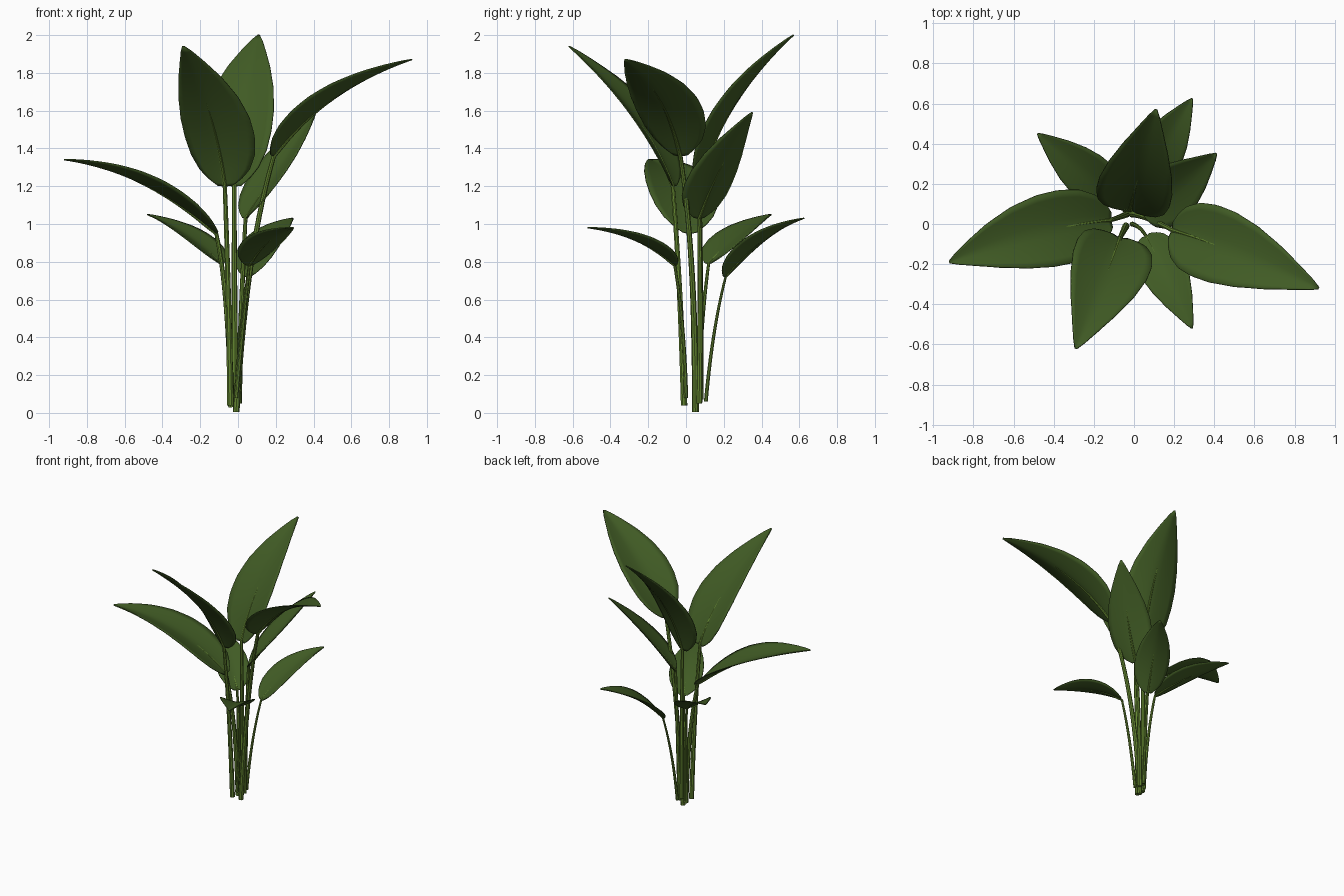
import bpy, bmesh
from mathutils import Vector

if "Cube" in bpy.data.objects:
    bpy.data.objects.remove(bpy.data.objects["Cube"])

# ---- materials
def material(name, rgb):
    m = bpy.data.materials.new(name)
    m.diffuse_color = (*rgb, 1)
    m.use_nodes = True
    m.node_tree.nodes["Principled BSDF"].inputs["Base Color"].default_value = m.diffuse_color
    return m

LEAF = material("leaf green", (0.052, 0.105, 0.018))
STEM = material("stem green", (0.125, 0.235, 0.030))

# half-width of a leaf blade along its length (t, fraction of maximum)
PROFILE = [(0, .2), (.04, .45), (.1, .7), (.2, .91), (.32, 1), (.45, .99), (.6, .86),
           (.75, .62), (.88, .34), (.96, .15), (1, .03)]

def width_at(t):
    for (t0, w0), (t1, w1) in zip(PROFILE, PROFILE[1:]):
        if t <= t1:
            return w0 + (w1 - w0) * (t - t0) / (t1 - t0)
    return PROFILE[-1][1]

def bezier(a, c, b, t):
    return a * (1 - t) ** 2 + c * 2 * t * (1 - t) + b * t * t

def activate(ob):
    bpy.ops.object.select_all(action='DESELECT')
    ob.select_set(True)
    bpy.context.view_layer.objects.active = ob

# ---- leaf blade: cupped grid following a curved midrib
def blade(name, base, ctrl, tip, half, cup=0.24, rows=28, cols=10):
    bm = bmesh.new()
    grid = []
    for i in range(rows + 1):
        t = (i / rows) ** 1.15
        p = bezier(base, ctrl, tip, t)
        tan = ((ctrl - base) * (1 - t) + (tip - ctrl) * t).normalized()
        side = tan.cross(Vector((0, 0, 1))).normalized()
        normal = side.cross(tan)
        w = width_at(t) * half
        row = []
        for j in range(cols + 1):
            v = 2 * j / cols - 1
            row.append(bm.verts.new(p + side * (w * v) + normal * (cup * w * abs(v) ** 1.4)))
        grid.append(row)
    for r0, r1 in zip(grid, grid[1:]):
        for j in range(cols):
            bm.faces.new((r0[j], r0[j + 1], r1[j + 1], r1[j]))
    bmesh.ops.recalc_face_normals(bm, faces=bm.faces)
    me = bpy.data.meshes.new(name)
    bm.to_mesh(me)
    bm.free()
    me.materials.append(LEAF)
    ob = bpy.data.objects.new(name, me)
    bpy.context.collection.objects.link(ob)
    mod = ob.modifiers.new("thickness", 'SOLIDIFY')
    mod.thickness = 0.006
    mod.offset = 0
    activate(ob)
    bpy.ops.object.shade_smooth_by_angle()

# ---- stem: tapered tube that runs on as the midrib under the blade
def stem(name, foot, bend, base, ctrl, tip, r):
    pts = [(bezier(foot, bend, base, i / 14), r * (1 - .35 * i / 14)) for i in range(15)]
    for i in range(1, 11):
        t = i / 10 * .7
        k = r * .65 * (1 - i / 10.5)
        pts.append((bezier(base, ctrl, tip, t) - Vector((0, 0, k * .5)), k))
    cu = bpy.data.curves.new(name, 'CURVE')
    cu.dimensions = '3D'
    cu.bevel_depth = 1
    cu.bevel_resolution = 2
    cu.use_fill_caps = True
    sp = cu.splines.new('POLY')
    sp.points.add(len(pts) - 1)
    for q, (p, k) in zip(sp.points, pts):
        q.co = (*p, 1)
        q.radius = k
    cu.materials.append(STEM)
    ob = bpy.data.objects.new(name, cu)
    bpy.context.collection.objects.link(ob)
    activate(ob)
    bpy.ops.object.convert(target='MESH')
    bpy.ops.object.shade_smooth_by_angle()

# name, foot, stem bend, blade base, blade middle, blade tip, half width, stem radius
PLANTS = [
    ("left_large", (-.035, .05, .03), (-.05, .04, .65), (-.115, .02, .95),
     (-.5, -.05, 1.21), (-.92, -.19, 1.34), .185, .017),
    ("right_large", (-.01, .05, .005), (.04, .05, .85), (.19, -.03, 1.36),
     (.5, -.14, 1.66), (.92, -.32, 1.87), .188, .018),
    ("front_tall", (-.04, -.01, .04), (-.05, -.03, .7), (-.07, -.07, 1.2),
     (-.145, -.27, 1.57), (-.29, -.62, 1.94), .198, .018),
    ("back_tall", (-.015, .075, .07), (-.02, .08, .7), (-.02, .07, 1.2),
     (.025, .25, 1.62), (.11, .57, 2.0), .188, .018),
    ("front_small", (-.01, .0, .08), (.03, -.01, .5), (.06, -.06, .78),
     (.165, -.26, .91), (.29, -.52, .98), .118, .012),
    ("back_small", (.0, .105, .06), (.015, .14, .45), (.05, .21, .72),
     (.155, .4, .91), (.29, .625, 1.03), .12, .011),
    ("back_right", (.005, .07, .05), (.015, .08, .6), (.04, .07, 1.03),
     (.21, .18, 1.29), (.41, .35, 1.59), .15, .016),
    ("back_left", (-.04, .06, .05), (-.05, .08, .5), (-.09, .12, .79),
     (-.27, .275, .94), (-.48, .45, 1.05), .118, .013),
]
for name, *points, half, radius in PLANTS:
    foot, bend, base, mid, tip = map(Vector, points)
    ctrl = mid * 2 - (base + tip) / 2
    blade(name + "_leaf", base, ctrl, tip, half)
    stem(name + "_stem", foot, bend, base, ctrl, tip, radius)
